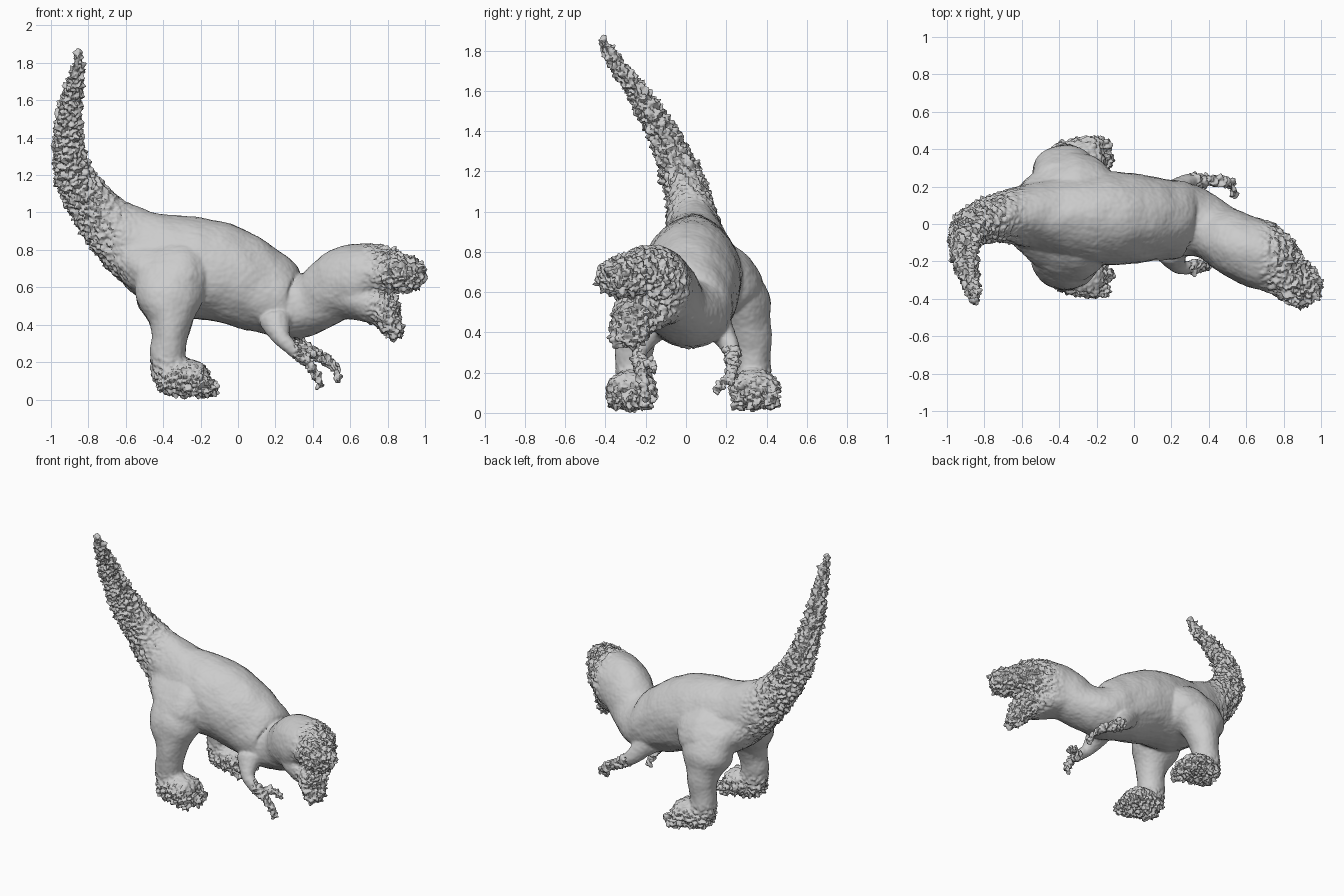
import bpy, bmesh, math
from mathutils import Vector, noise

if "Cube" in bpy.data.objects:
    bpy.data.objects.remove(bpy.data.objects["Cube"])

SIDES = 28


def catmull(rows, steps=4):
    """Smoothly interpolate stations (x, y, z, half_width, half_height)."""
    rows = [Vector(r) for r in rows]
    out = []
    for i in range(len(rows) - 1):
        p0, p1, p2, p3 = (rows[max(i - 1, 0)], rows[i], rows[i + 1],
                          rows[min(i + 2, len(rows) - 1)])
        for s in range(steps):
            t = s / steps
            out.append(0.5 * (2 * p1 + (p2 - p0) * t + (2 * p0 - 5 * p1 + 4 * p2 - p3) * t * t
                              + (3 * p1 - p0 - 3 * p2 + p3) * t ** 3))
    return out + [rows[-1]]


def loft(bm, rows, egg=0.0):
    """Closed tube of ellipses along the stations; egg narrows the upper half."""
    st = catmull(rows)
    pts = [Vector(s[:3]) for s in st]
    rings = []
    for i, s in enumerate(st):
        t = (pts[min(i + 1, len(pts) - 1)] - pts[max(i - 1, 0)]).normalized()
        side = Vector((0, 1, 0))
        side = (side - t * side.dot(t)).normalized()
        up = t.cross(side)
        ends = [(0, 1)]
        if i == 0:
            ends = [(-0.5, 0.6), (0, 1)]
        elif i == len(st) - 1:
            ends = [(0, 1), (0.5, 0.6)]
        for off, k in ends:
            c = pts[i] + t * off * min(s[3], s[4]) * 0.8
            rings.append([bm.verts.new(c + side * math.cos(a) * s[3] * k * (1 - egg * math.sin(a))
                                       + up * math.sin(a) * s[4] * k)
                          for a in (2 * math.pi * j / SIDES for j in range(SIDES))])
    for a, b in zip(rings, rings[1:]):
        for j in range(SIDES):
            k = (j + 1) % SIDES
            bm.faces.new((a[j], a[k], b[k], b[j]))
    bm.faces.new(rings[0][::-1])
    bm.faces.new(rings[-1])


bm = bmesh.new()

# tail, trunk, neck and upper head in one sweep
loft(bm, [(-.845, -.42, 1.86, .015, .015), (-.86, -.36, 1.75, .035, .035),
          (-.89, -.25, 1.6, .05, .06), (-.91, -.125, 1.4, .07, .075),
          (-.875, -.03, 1.2, .095, .1), (-.77, .02, 1.03, .115, .13),
          (-.62, .04, .88, .15, .18), (-.45, .04, .775, .2, .23),
          (-.25, .03, .71, .245, .27), (-.05, .03, .665, .245, .26),
          (.15, .025, .57, .22, .225), (.29, .015, .5, .2, .18),
          (.42, -.04, .53, .16, .165), (.54, -.11, .61, .175, .185),
          (.65, -.16, .65, .18, .19), (.74, -.21, .68, .165, .155),
          (.82, -.275, .685, .13, .11), (.91, -.345, .67, .11, .09),
          (.95, -.37, .665, .09, .08)], egg=.09)

# broad hips that carry the back smoothly down into the thighs
loft(bm, [(-.58, .04, .8, .17, .14), (-.47, .035, .72, .27, .18), (-.34, .035, .68, .335, .22),
          (-.24, .035, .67, .325, .215), (-.17, .03, .66, .28, .2)], egg=.22)

# cheeks and open lower jaw
loft(bm, [(.5, -.07, .56, .15, .13), (.66, -.18, .525, .15, .105),
          (.77, -.25, .48, .12, .1), (.81, -.285, .4, .095, .06),
          (.85, -.31, .35, .065, .045)])

# mirrored hind legs and feet
MID = 0.035
for sg in (-1, 1):
    loft(bm, [(-.37, MID + sg * .19, .7, .11, .17),
              (-.365, MID + sg * .245, .54, .14, .18), (-.36, MID + sg * .275, .42, .115, .12),
              (-.365, MID + sg * .29, .33, .1, .095),
              (-.375, MID + sg * .295, .24, .09, .095), (-.37, MID + sg * .3, .13, .09, .09)])
    loft(bm, [(-.40, MID + sg * .3, .1, .095, .07), (-.3, MID + sg * .305, .12, .115, .10),
              (-.2, MID + sg * .31, .11, .125, .085)])
    for toe in (-1, 0, 1):
        loft(bm, [(-.24, MID + sg * .31 + toe * .06, .085, .045, .06),
                  (-.145 + .02 * (toe == 0), MID + sg * .31 + toe * .085, .055, .034, .042)])

# small fore limbs: shoulder, upper arm, forearm and hand
loft(bm, [(.2, -.15, .43, .07, .09), (.23, -.215, .33, .045, .05), (.29, -.235, .275, .035, .04),
          (.37, -.22, .2, .03, .03), (.41, -.21, .14, .025, .025), (.44, -.2, .07, .02, .02)])
loft(bm, [(.2, .16, .43, .07, .09), (.28, .22, .33, .045, .05), (.38, .23, .26, .035, .035),
          (.46, .23, .22, .028, .03), (.52, .20, .17, .024, .024), (.53, .14, .1, .018, .018)])
loft(bm, [(.34, -.22, .25, .025, .025), (.42, -.17, .24, .022, .022), (.46, -.16, .2, .016, .016)])
loft(bm, [(.45, .23, .22, .02, .02), (.52, .24, .18, .02, .02), (.54, .23, .14, .015, .015)])

bmesh.ops.recalc_face_normals(bm, faces=bm.faces)
me = bpy.data.meshes.new("dinosaur_body")
bm.to_mesh(me)
bm.free()
ob = bpy.data.objects.new("dinosaur_body", me)
bpy.context.collection.objects.link(ob)

# fuse all limbs into one skin and soften the joins
rm = ob.modifiers.new("fuse", 'REMESH')
rm.mode, rm.voxel_size = 'VOXEL', 0.008
sm = ob.modifiers.new("soften", 'SMOOTH')
sm.factor, sm.iterations = 0.5, 16
dg = bpy.context.evaluated_depsgraph_get()
skin = bpy.data.meshes.new_from_object(ob.evaluated_get(dg))
ob.modifiers.clear()
ob.data = skin


def ramp(v, lo, hi):
    return max(0.0, min(1.0, (v - lo) / (hi - lo)))


# crusty relief on the tail, muzzle, feet and hands; soft lumps elsewhere
normals = [v.normal.copy() for v in skin.vertices]
for v, n in zip(skin.vertices, normals):
    p = v.co.copy()
    rough = max(ramp(-p.x, .55, .85), ramp(p.x, .66, .82), ramp(.24 - p.z, 0, .15))
    if p.x > .3 and p.z < .33:
        rough = .7
    lump = noise.noise(p * 9) * .007
    grit = noise.noise(p * 40) * .026 + noise.noise(p * 70) * .02
    v.co = p + n * (lump + grit * (.06 + .94 * rough))

# stand on the ground
low = min(v.co.z for v in skin.vertices)
for v in skin.vertices:
    v.co.z -= low

bpy.context.view_layer.objects.active = ob
ob.select_set(True)
bpy.ops.object.shade_smooth_by_angle(angle=math.radians(50))
